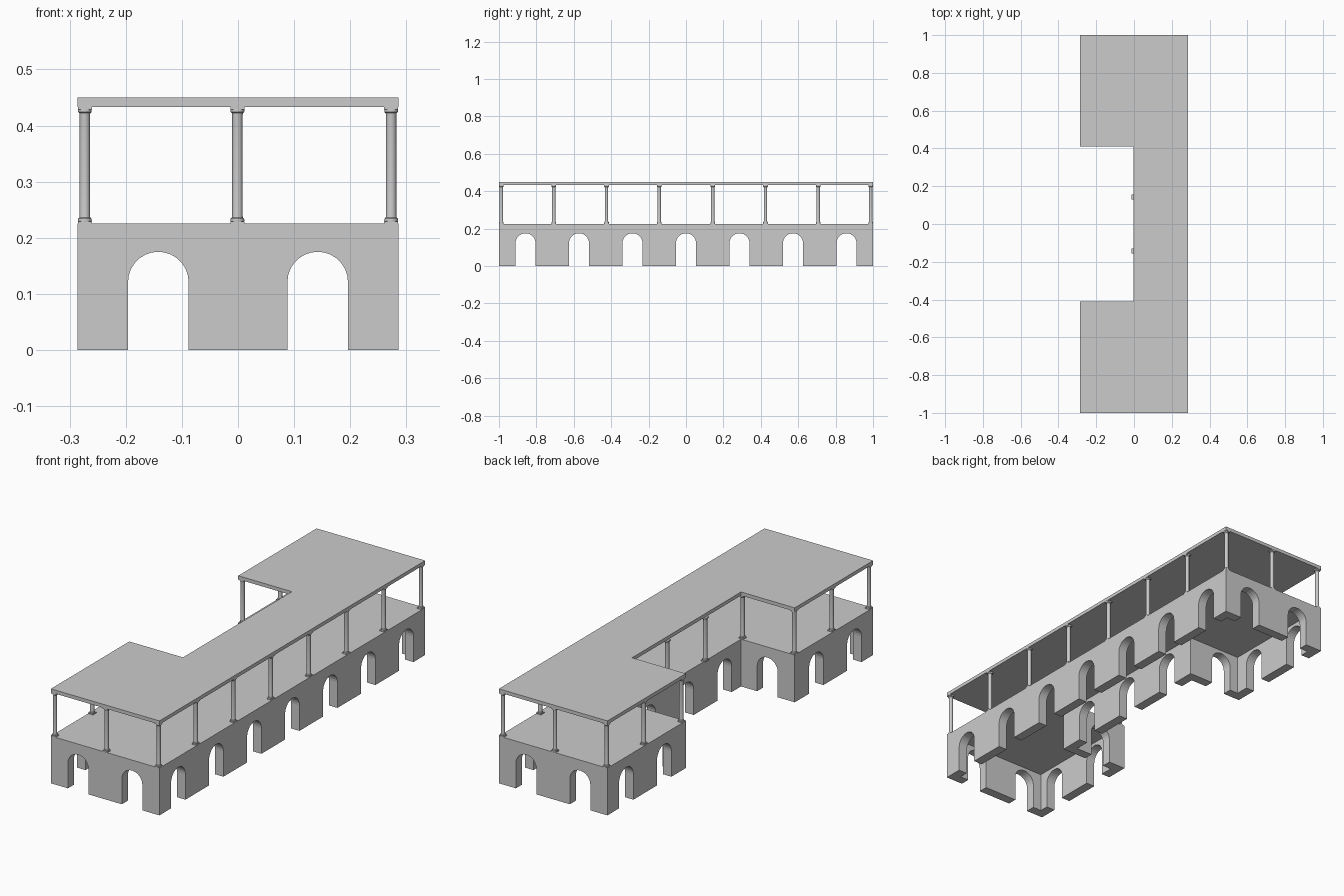
import bpy, bmesh, math
from mathutils import Matrix

if "Cube" in bpy.data.objects:
    bpy.data.objects.remove(bpy.data.objects["Cube"])

HX, HY, NX, NY = 0.286, 1.0, -0.003, 0.41   # half width, half length, notch edge, notch half length
FLOOR, ROOF, TOP = 0.225, 0.433, 0.45


def footprint(t=0.0):
    """C-shaped plan, inset by t"""
    return [(-HX + t, -HY + t), (HX - t, -HY + t), (HX - t, HY - t), (-HX + t, HY - t),
            (-HX + t, NY + t), (NX + t, NY + t), (NX + t, -NY - t), (-HX + t, -NY - t)]


def finish(bm, name):
    bmesh.ops.recalc_face_normals(bm, faces=bm.faces)
    me = bpy.data.meshes.new(name)
    bm.to_mesh(me)
    bm.free()
    ob = bpy.data.objects.new(name, me)
    bpy.context.collection.objects.link(ob)
    return ob


def extrude(bm, pts, vec):
    face = bm.faces.new([bm.verts.new(p) for p in pts])
    geo = bmesh.ops.extrude_face_region(bm, geom=[face])["geom"]
    bmesh.ops.translate(bm, vec=vec, verts=[g for g in geo if isinstance(g, bmesh.types.BMVert)])


def prism(name, plan, z0, z1):
    bm = bmesh.new()
    extrude(bm, [(x, y, z0) for x, y in plan], (0, 0, z1 - z0))
    return finish(bm, name)


def arch(c, r=0.054, spring=0.121, n=14):
    """Arch outline as (across, height) pairs"""
    arc = [(c + r * math.cos(math.pi * i / n), spring + r * math.sin(math.pi * i / n)) for i in range(n + 1)]
    return [(c + r, -0.1)] + arc + [(c - r, -0.1)]


def subtract(ob, cutter):
    cutter.hide_render = True
    mod = ob.modifiers.new("cut", "BOOLEAN")
    mod.operation, mod.solver, mod.object = "DIFFERENCE", "EXACT", cutter
    bpy.context.view_layer.objects.active = ob
    bpy.ops.object.modifier_apply(modifier=mod.name)
    bpy.data.objects.remove(cutter)


# Hollow arcade storey with floor slab on top
arcade = prism("arcade_base", footprint(), 0, FLOOR)
subtract(arcade, prism("hollow_cutter", footprint(0.045), -0.1, 0.19))

# Arches running across and along the building
bm = bmesh.new()
for k in range(-3, 4):
    extrude(bm, [(-0.5, a, z) for a, z in arch(k * 0.286)], (1, 0, 0))
subtract(arcade, finish(bm, "cross_arch_cutter"))
bm = bmesh.new()
for c in (-0.142, 0.142):
    extrude(bm, [(a, -1.2, z) for a, z in arch(c)], (0, 2.4, 0))
subtract(arcade, finish(bm, "long_arch_cutter"))

# Flat roof
prism("roof_slab", footprint(), ROOF, TOP)


# Column: square plinths, rings and a round shaft
def column_mesh():
    bm = bmesh.new()
    h = ROOF - FLOOR
    half = [(0.0120, 0.004), (0.0124, 0.006), (0.0120, 0.009), (0.0098, 0.011), (0.0093, 0.014)]
    prof = half + [(r, h - z) for r, z in reversed(half)]
    n = 20
    rings = [[bm.verts.new((r * math.cos(2 * math.pi * i / n), r * math.sin(2 * math.pi * i / n), z))
              for i in range(n)] for r, z in prof]
    for a, b in zip(rings, rings[1:]):
        for i in range(n):
            bm.faces.new((a[i], a[(i + 1) % n], b[(i + 1) % n], b[i]))
    for z in (0.002, h - 0.002):
        bmesh.ops.create_cube(bm, size=1, matrix=Matrix.Translation((0, 0, z)) @ Matrix.Diagonal((0.025, 0.025, 0.004, 1)))
    ob = finish(bm, "column")
    bpy.ops.object.select_all(action="DESELECT")
    ob.select_set(True)
    bpy.context.view_layer.objects.active = ob
    bpy.ops.object.shade_smooth_by_angle(angle=math.radians(35))
    me = ob.data
    bpy.data.objects.remove(ob)
    return me


column = column_mesh()
CX, MX = 0.273, -0.001
YS = (0.987, 0.707, 0.425, 0.143)
spots = [(CX, y) for y in YS]                       # long side
spots += [(-CX, y) for y in YS[:3]]                 # wing ends
spots += [(MX, y) for y in (YS[0], YS[2], YS[3])]   # wing middles and notch side
for s in (-1, 1):
    for x, y in spots:
        ob = bpy.data.objects.new("column", column)
        ob.location = (x, s * y, FLOOR)
        bpy.context.collection.objects.link(ob)
